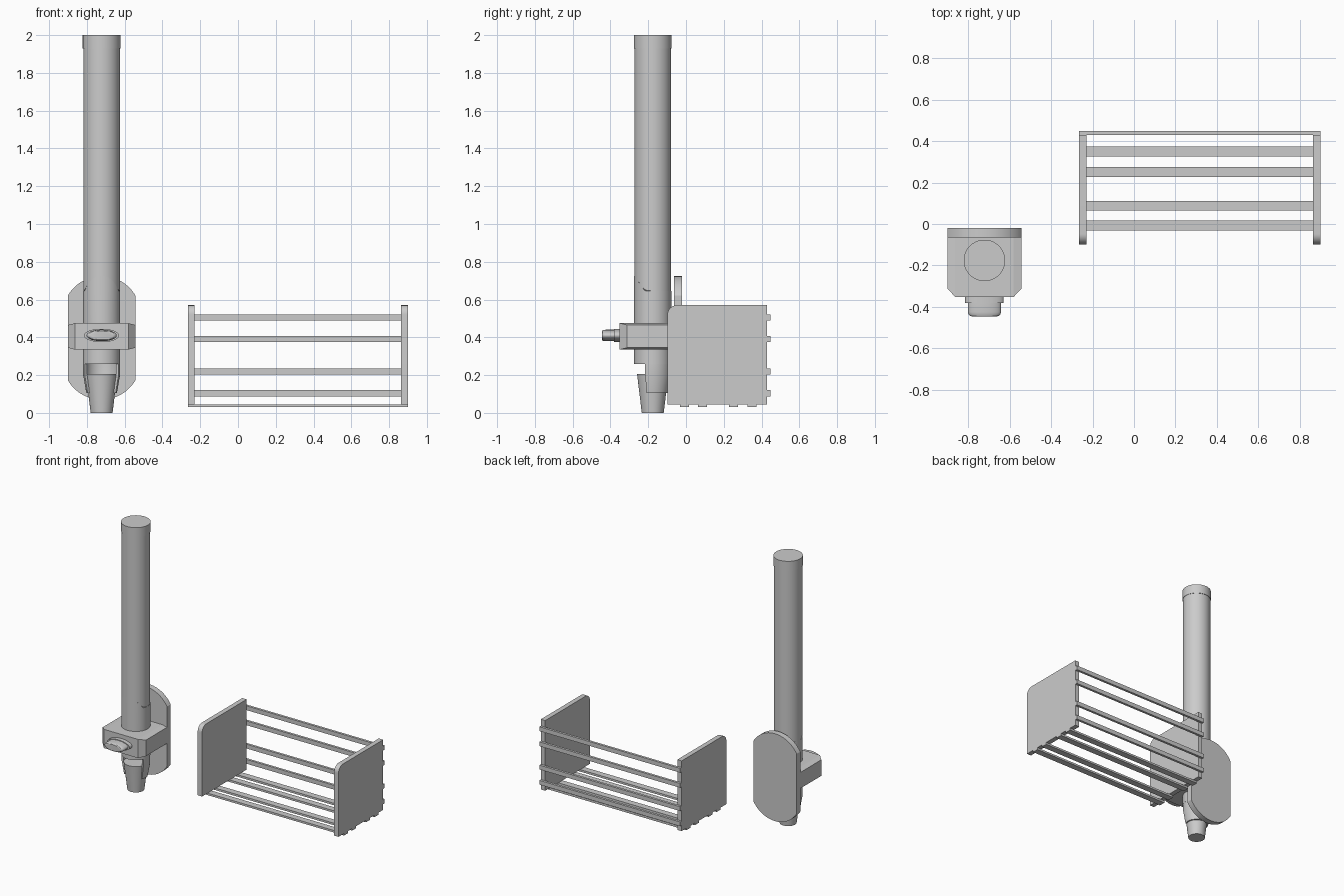
import bpy, bmesh, math
from math import sin, cos, pi
from mathutils import Vector

if "Cube" in bpy.data.objects:
    bpy.data.objects.remove(bpy.data.objects["Cube"])

TX, TY = -0.722, -0.176   # tube axis


def finish(name, bm, smooth=True):
    bmesh.ops.recalc_face_normals(bm, faces=bm.faces[:])
    me = bpy.data.meshes.new(name)
    bm.to_mesh(me)
    bm.free()
    ob = bpy.data.objects.new(name, me)
    bpy.context.collection.objects.link(ob)
    if smooth:
        bpy.ops.object.select_all(action='DESELECT')
        bpy.context.view_layer.objects.active = ob
        ob.select_set(True)
        bpy.ops.object.shade_smooth_by_angle(angle=math.radians(30))
    return ob


def loft(name, rings, closed=False):
    """Skin closed loops of points; cap the ends unless closed."""
    bm = bmesh.new()
    loops = [[bm.verts.new(p) for p in r] for r in rings]
    n = len(loops[0])
    for a, b in zip(loops, loops[1:]):
        for i in range(n):
            j = (i + 1) % n
            bm.faces.new((a[i], a[j], b[j], b[i]))
    bm.faces.new(loops[0])
    bm.faces.new(loops[-1])
    return finish(name, bm)


def circle(r, z, n=64):
    return [(TX + r * cos(2 * pi * i / n), TY + r * sin(2 * pi * i / n), z) for i in range(n)]


def turned(name, profile):
    return loft(name, [circle(r, z) for r, z in profile])


def box(name, lo, hi):
    bm = bmesh.new()
    bmesh.ops.create_cube(bm, size=1)
    for v in bm.verts:
        v.co = Vector([(a + b) / 2 + c * (b - a) for a, b, c in zip(lo, hi, v.co)])
    return finish(name, bm, False)


# Tube, end cap and nozzle
turned("tube", [(0.097, 0.26), (0.097, 1.94)])
turned("tube_cap", [(0.1, 1.93), (0.1, 2.0)])
turned("nozzle", [(0.058, 0.0), (0.083, 0.205)])

# Sleeve with a top that slopes up towards the front
top = [(x, y, 0.645 + max(0, -0.217 - y) * 1.4) for x, y, z in circle(0.0985, 0)]
loft("sleeve", [circle(0.0985, 0.26), top])


# Half-round cradle behind the nozzle
def arc_ring(ro, ri, z, n=28):
    a0 = -0.42
    angles = [a0 + (pi - 2 * a0) * i / n for i in range(n + 1)]
    outer = [(TX + ro * cos(a), TY + ro * sin(a), z) for a in angles]
    inner = [(TX + ri * cos(a), TY + ri * sin(a), z) for a in reversed(angles)]
    return outer + inner


loft("nozzle_cradle", [arc_ring(0.0975, 0.084, 0.27), arc_ring(0.0975, 0.084, 0.2),
                       arc_ring(0.081, 0.070, 0.105)])

# Wall plate: straight sides with arched ends
R, half_w, rise, mid, half_h = 0.207, 0.179, 0.103, 0.397, 0.327
span = math.asin(half_w / R)
outline = []
for s in (1, -1):
    for i in range(25):
        a = -span + 2 * span * i / 24
        outline.append((TX + s * R * sin(a), mid + s * (half_h - R + R * cos(a))))
loft("wall_plate", [[(x, y, z) for x, z in outline] for y in (-0.064, -0.02)])

# Clamp block with bevelled flanks
bm = bmesh.new()
for s in (-1, 1):
    for w, front, h in ((0.141, -0.352, 0.070), (0.179, -0.312, 0.060)):
        for y in (front, -0.06):
            for t in (-1, 1):
                bm.verts.new((TX + s * w, y, 0.405 + t * h))
bmesh.ops.convex_hull(bm, input=bm.verts[:])
finish("clamp_block", bm, False)

# Oval push knob, stepped and rounded at the front
knob = [(0.093, -0.34), (0.093, -0.382), (0.08, -0.382), (0.08, -0.425),
        (0.077, -0.436), (0.07, -0.443), (0.06, -0.446)]
loft("oval_knob", [[(TX + r * cos(2 * pi * i / 48), y, 0.41 + (r * 0.38) * sin(2 * pi * i / 48))
                    for i in range(48)] for r, y in knob])

# Shelf side panels with a rounded upper front corner
y0, y1, z0, z1, rc = -0.098, 0.43, 0.045, 0.57, 0.05
panel = [(y0, z0), (y1, z0), (y1, z1)]
panel += [(y0 + rc - rc * sin(i * pi / 20), z1 - rc + rc * cos(i * pi / 20)) for i in range(11)]
for side, xa, xb in (("left", -0.265, -0.229), ("right", 0.864, 0.9)):
    loft("shelf_panel_" + side, [[(x, y, z) for y, z in panel] for x in (xa, xb)])

# Shelf slats along the back and the bottom
for i, z in enumerate((0.104, 0.218, 0.392, 0.505)):
    box(f"back_slat_{i + 1}", (-0.265, y1, z - 0.016), (0.9, 0.448, z + 0.016))
for i, y in enumerate((-0.008, 0.088, 0.251, 0.35)):
    box(f"bottom_slat_{i + 1}", (-0.265, y - 0.024, 0.03), (0.9, y + 0.024, z0))
